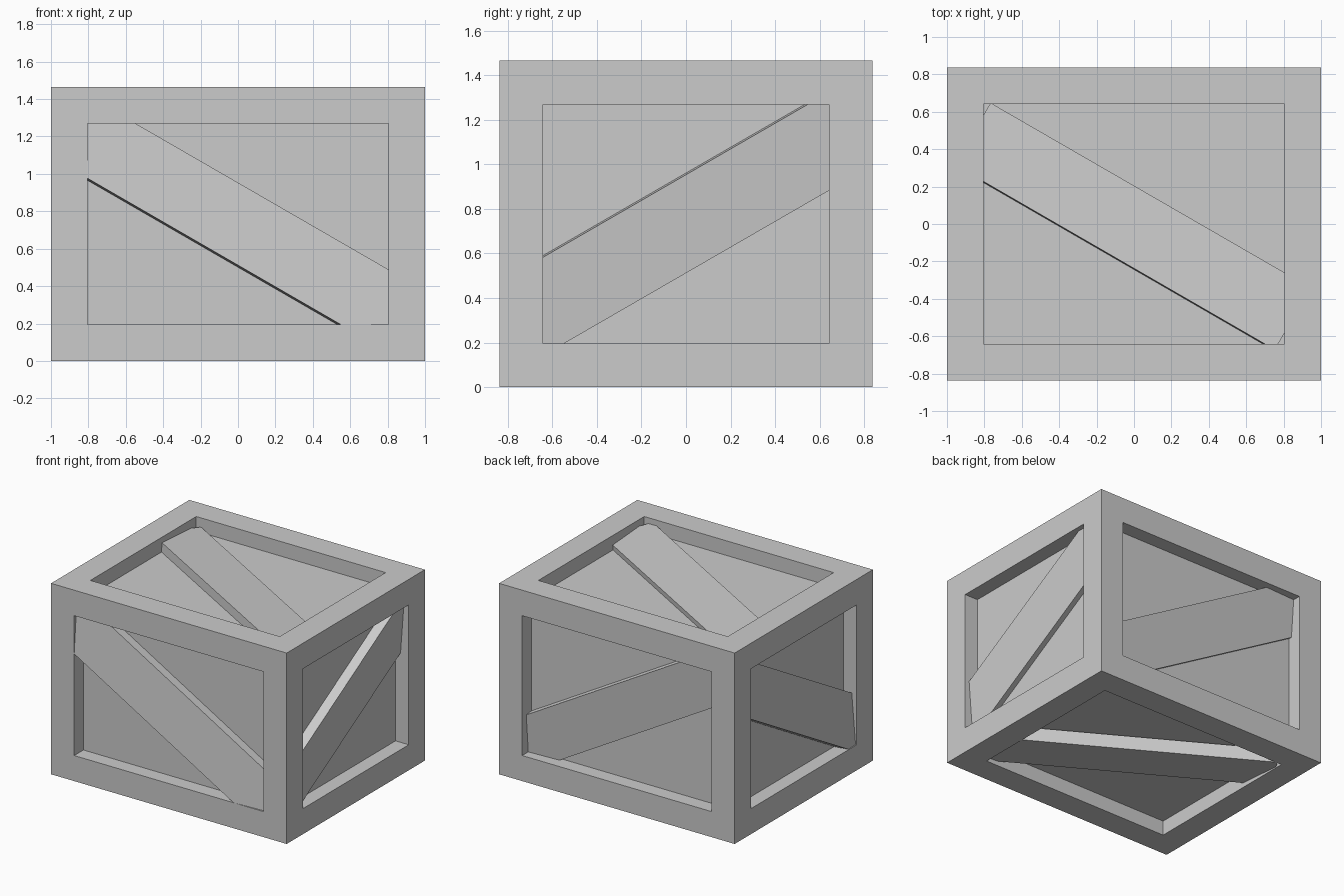
import bpy, bmesh, math
from mathutils import Vector, Matrix

if "Cube" in bpy.data.objects:
    bpy.data.objects.remove(bpy.data.objects["Cube"])

W, D, H = 2.0, 1.676, 1.465      # crate size
FRAME, RECESS = 0.196, 0.112     # frame width, panel depth
C30, S30 = math.cos(math.radians(30)), 0.5


def finish(bm, name):
    mesh = bpy.data.meshes.new(name)
    bm.to_mesh(mesh)
    bm.free()
    obj = bpy.data.objects.new(name, mesh)
    bpy.context.collection.objects.link(obj)
    return obj


# Crate body: a box with a square-edged sunken panel on every side
bm = bmesh.new()
bmesh.ops.create_cube(bm, size=1, matrix=Matrix.Translation((0, 0, H / 2)) @ Matrix.Diagonal((W, D, H, 1)))
panels = bm.faces[:]
bmesh.ops.inset_individual(bm, faces=panels, thickness=FRAME, use_even_offset=True)
bm.normal_update()
for face in panels:
    push = face.normal * -RECESS
    new = bmesh.ops.extrude_face_region(bm, geom=[face])["geom"]
    bmesh.ops.translate(bm, vec=push, verts=[g for g in new if isinstance(g, bmesh.types.BMVert)])
    if face.is_valid:
        bm.faces.remove(face)
finish(bm, "crate_body")


def brace(name, normal, along, across, tilt, depth, half_len, shift=0.0):
    """Diagonal board, slightly rolled about its length; depth = sink of its outer face."""
    n, u, v = Vector(normal), Vector(along), Vector(across)
    half = abs(n.x) * W / 2 + abs(n.y) * D / 2 + abs(n.z) * H / 2
    a = math.radians(tilt)
    v2 = v * math.cos(a) - n * math.sin(a)
    n2 = n * math.cos(a) + v * math.sin(a)
    thick = 0.1
    centre = Vector((0, 0, H / 2)) + n * (half - depth) + v * shift - n2 * (thick / 2)
    rot = Matrix((u, v2, n2)).transposed().to_4x4()
    mat = Matrix.Translation(centre) @ rot @ Matrix.Diagonal((2 * half_len, 0.384, thick, 1))
    b = bmesh.new()
    bmesh.ops.create_cube(b, size=1, matrix=mat)
    bmesh.ops.recalc_face_normals(b, faces=b.faces)
    finish(b, name)


# Diagonal braces, one per side
xz = ((C30, 0, -S30), (S30, 0, C30))
yz = ((0, C30, S30), (0, -S30, C30))
xy = ((C30, -S30, 0), (S30, C30, 0))
brace("front_brace", (0, -1, 0), *xz, 5.5, 0.0185, 0.965)
brace("back_brace", (0, 1, 0), *xz, -5.5, 0.068, 0.965)
brace("left_brace", (-1, 0, 0), *yz, 5.5, 0.024, 0.84)
brace("right_brace", (1, 0, 0), *yz, -5, 0.053, 0.84)
brace("top_brace", (0, 0, 1), *xy, 4.5, 0.058, 0.988, -0.014)
brace("bottom_brace", (0, 0, -1), *xy, -5, 0.019, 0.988, -0.014)
